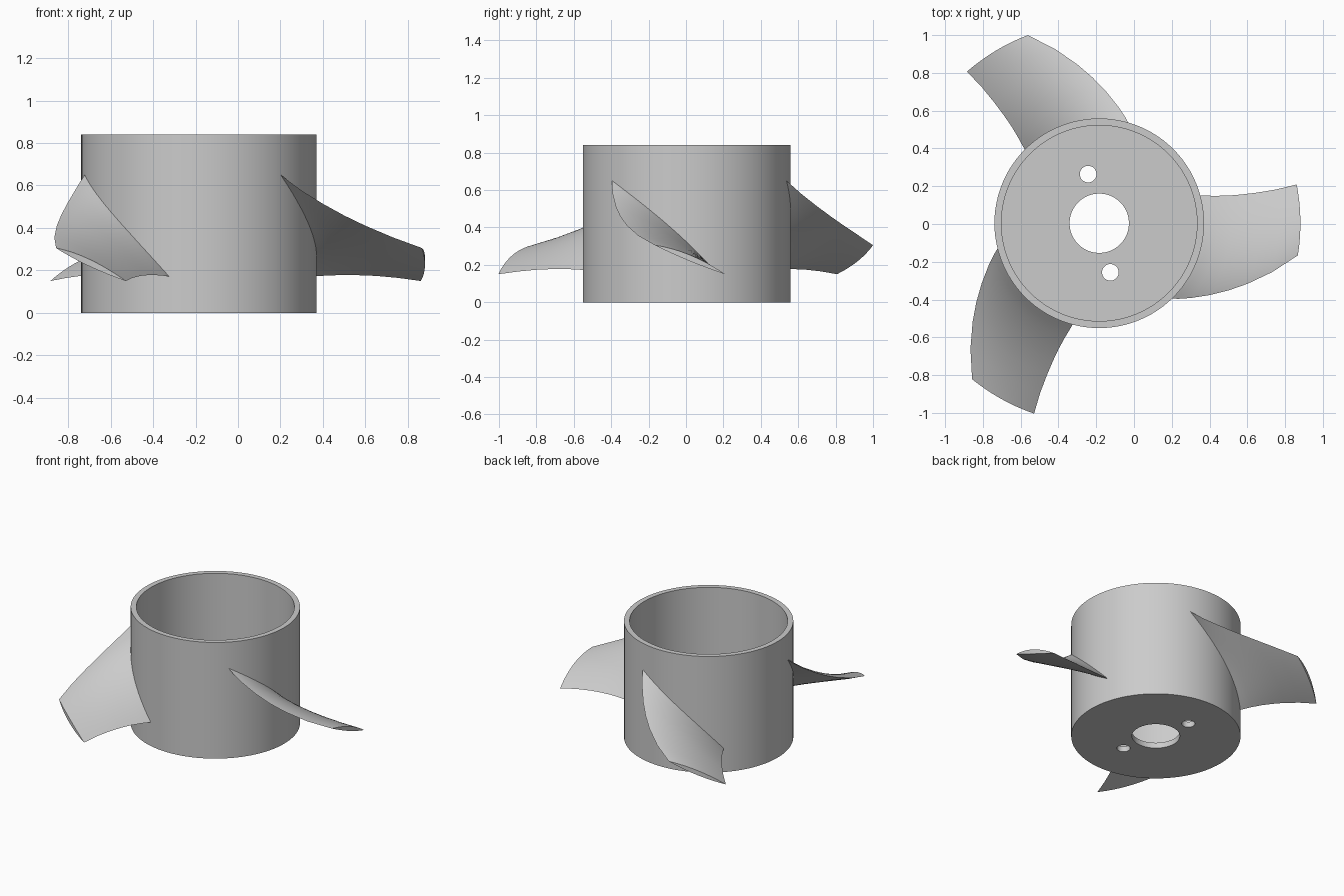
import bpy, bmesh
from math import cos, sin, pi, radians

if "Cube" in bpy.data.objects:
    bpy.data.objects.remove(bpy.data.objects["Cube"])

CX, CY = -0.184, 0.004          # hub axis
R_OUT, R_IN, R_BORE = 0.555, 0.518, 0.157
HEIGHT, FLOOR = 0.84, 0.04


def make_object(name, bm):
    bmesh.ops.recalc_face_normals(bm, faces=bm.faces)
    mesh = bpy.data.meshes.new(name)
    bm.to_mesh(mesh)
    bm.free()
    ob = bpy.data.objects.new(name, mesh)
    bpy.context.collection.objects.link(ob)
    ob.location = (CX, CY, 0)
    return ob


def activate(ob):
    bpy.ops.object.select_all(action='DESELECT')
    ob.select_set(True)
    bpy.context.view_layer.objects.active = ob


def bridge(bm, rings):
    for a, b in zip(rings, rings[1:]):
        n = len(a)
        for i in range(n):
            j = (i + 1) % n
            bm.faces.new((a[i], a[j], b[j], b[i]))


# Hub: cup-shaped revolved profile with a centre bore
profile = [(R_BORE, 0), (R_OUT, 0), (R_OUT, HEIGHT), (R_IN, HEIGHT),
           (R_IN, FLOOR), (R_BORE, FLOOR)]
SEG = 96
bm = bmesh.new()
rings = [[bm.verts.new((r * cos(2 * pi * i / SEG), r * sin(2 * pi * i / SEG), z))
          for i in range(SEG)] for r, z in profile]
bridge(bm, rings + rings[:1])
hub = make_object("hub", bm)

# Two small mounting holes through the hub floor
for k, s in enumerate((1, -1)):
    bm = bmesh.new()
    bmesh.ops.create_cone(bm, cap_ends=True, segments=32, radius1=0.044,
                          radius2=0.044, depth=0.3)
    cutter = make_object("hole_cutter", bm)
    cutter.location = (CX - 0.059 * s, CY + 0.26 * s, 0)
    cutter.hide_render = True
    mod = hub.modifiers.new("mounting_hole", 'BOOLEAN')
    mod.operation = 'DIFFERENCE'
    mod.solver = 'EXACT'
    mod.object = cutter
    activate(hub)
    bpy.ops.object.modifier_apply(modifier=mod.name)
    bpy.data.objects.remove(cutter)
activate(hub)
bpy.ops.object.shade_smooth_by_angle(angle=radians(30))

# Blade sections: radius, high edge (angle, z), low edge (angle, z), bulge above / below
SECTIONS = [
    (0.540, -47.6, 0.667, 15.7, 0.170, 0.042, 0.042),
    (0.580, -43.6, 0.623, 14.6, 0.173, 0.040, 0.039),
    (0.626, -39.2, 0.575, 13.4, 0.176, 0.038, 0.035),
    (0.698, -33.0, 0.513, 12.1, 0.178, 0.036, 0.030),
    (0.772, -27.4, 0.458, 11.4, 0.177, 0.033, 0.024),
    (0.848, -22.2, 0.410, 11.0, 0.174, 0.030, 0.019),
    (0.951, -15.8, 0.355, 10.8, 0.165, 0.027, 0.013),
    (1.065, -9.2, 0.305, 11.1, 0.150, 0.025, 0.008),
]
N = 20


def section_ring(bm, sec, turn):
    r, a0, z0, a1, z1, up, low = sec
    steps = [(i / N, up) for i in range(N)] + [(i / N, -low) for i in range(N, 0, -1)]
    ring = []
    for s, bulge in steps:
        a = radians(a0 + (a1 - a0) * s + turn)
        z = z0 + (z1 - z0) * s + bulge * 4 * s * (1 - s)
        ring.append(bm.verts.new((r * cos(a), r * sin(a), z)))
    return ring


# Three twisted blades around the hub
for k in range(3):
    bm = bmesh.new()
    rings = [section_ring(bm, sec, 120 * k) for sec in SECTIONS]
    bridge(bm, rings)
    for ring in (rings[0], rings[-1]):          # root and tip caps as quad strips
        for i in range(N):
            quad = [ring[i], ring[i + 1], ring[-i - 1], ring[-i]]
            bm.faces.new(list(dict.fromkeys(quad)))
    blade = make_object(f"blade_{k + 1}", bm)
    activate(blade)
    bpy.ops.object.shade_smooth_by_angle(angle=radians(30))
